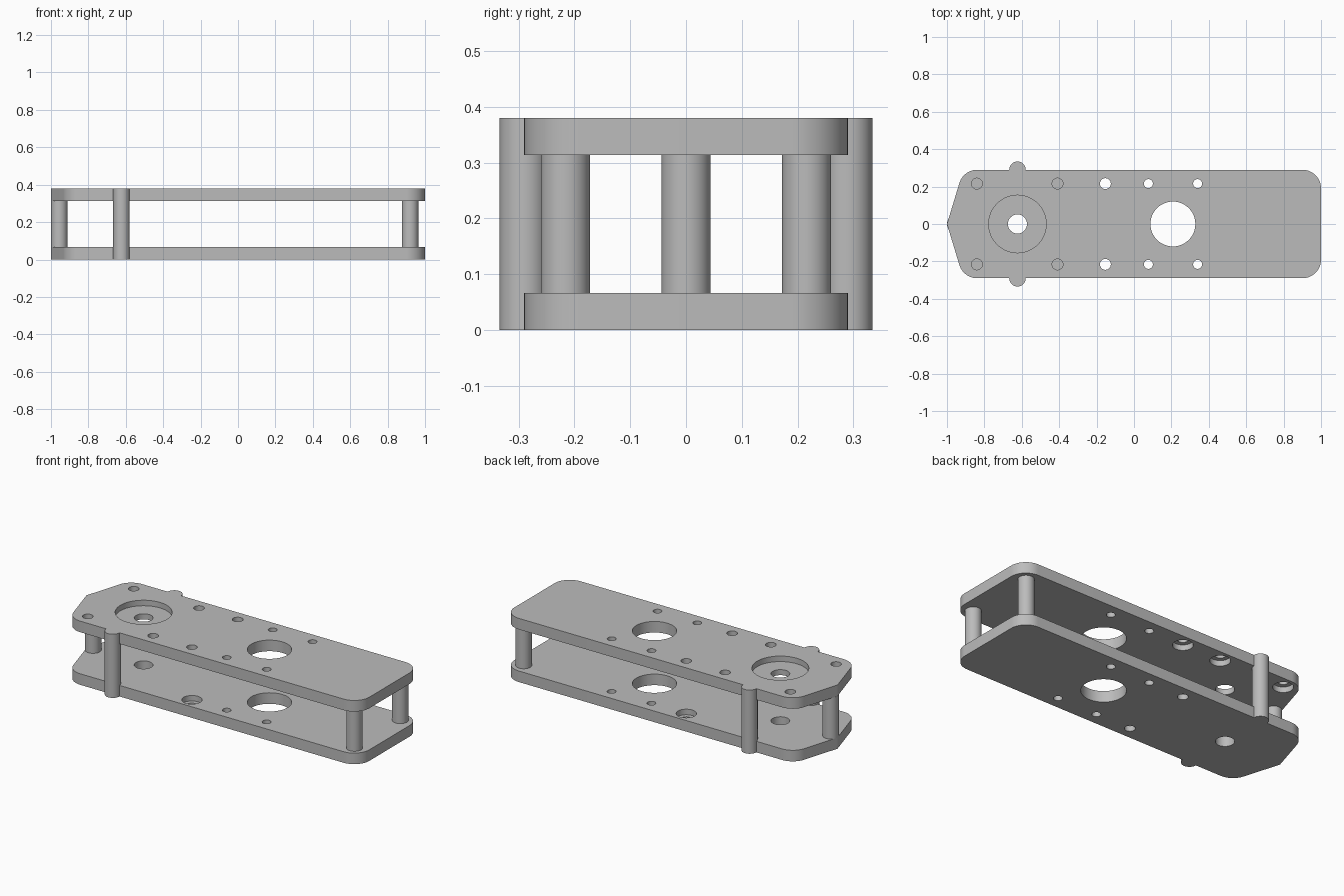
import bpy
import bmesh
from math import sin, cos, pi, radians
from mathutils import Vector

if "Cube" in bpy.data.objects:
    bpy.data.objects.remove(bpy.data.objects["Cube"], do_unlink=True)

HALF_W, THICK, HEIGHT = 0.29, 0.066, 0.38
POST_R, POST_X, HOLE_Y = 0.044, -0.623, 0.216
SEGS = 48

gray = bpy.data.materials.new("plain gray")
gray.use_nodes = True
gray.diffuse_color = (0.5, 0.5, 0.5, 1)
gray.node_tree.nodes["Principled BSDF"].inputs["Base Color"].default_value = (0.5, 0.5, 0.5, 1)


def finish(name, bm):
    """Turn a bmesh into a named object."""
    bmesh.ops.recalc_face_normals(bm, faces=bm.faces)
    mesh = bpy.data.meshes.new(name)
    bm.to_mesh(mesh)
    bm.free()
    mesh.materials.append(gray)
    obj = bpy.data.objects.new(name, mesh)
    bpy.context.collection.objects.link(obj)
    return obj


def activate(obj):
    bpy.ops.object.select_all(action="DESELECT")
    obj.select_set(True)
    bpy.context.view_layer.objects.active = obj


def smooth(obj):
    activate(obj)
    bpy.ops.object.shade_smooth_by_angle(angle=radians(30))


def turned(bm, x, y, profile):
    """Closed solid of revolution from (radius, z) pairs, bottom to top."""
    rings = [[bm.verts.new((x + r * cos(2 * pi * i / SEGS), y + r * sin(2 * pi * i / SEGS), z))
              for i in range(SEGS)] for r, z in profile]
    for low, high in zip(rings, rings[1:]):
        for i in range(SEGS):
            j = (i + 1) % SEGS
            bm.faces.new((low[i], low[j], high[j], high[i]))
    bm.faces.new(rings[0][::-1])
    bm.faces.new(rings[-1])


def fillet(before, corner, after, radius, steps=14):
    """Points of a round corner between two straight edges."""
    a, b = (before - corner).normalized(), (after - corner).normalized()
    half = a.angle(b) / 2
    centre = corner + (a + b).normalized() * (radius / sin(half))
    start = corner + a * (radius * cos(half) / sin(half)) - centre
    end = corner + b * (radius * cos(half) / sin(half)) - centre
    sweep = pi - 2 * half
    return [centre + (start * sin(sweep * (1 - k / steps)) + end * sin(sweep * k / steps)) / sin(sweep)
            for k in range(steps + 1)]


def outline():
    """Pointed plate outline with round corners and side bumps."""
    tip, nose = Vector((-1, 0)), Vector((-0.912, HALF_W))
    rear, rear_mid = Vector((1, HALF_W)), Vector((1, 0))
    upper = fillet(tip, nose, rear, 0.1)
    for k in range(SEGS // 2 + 1):
        t = pi - 2 * pi * k / SEGS
        upper.append(Vector((POST_X + POST_R * cos(t), HALF_W + POST_R * sin(t))))
    upper += fillet(nose, rear, rear_mid, 0.1)
    return [tip] + upper + [Vector((p.x, -p.y)) for p in reversed(upper)]


def plate(name, z, holes):
    """Plate at height z; holes are (x, y, radius, wide radius, wide side)."""
    bm = bmesh.new()
    face = bm.faces.new([bm.verts.new((p.x, p.y, z)) for p in outline()])
    out = bmesh.ops.extrude_face_region(bm, geom=[face])
    bmesh.ops.translate(bm, vec=(0, 0, THICK),
                        verts=[v for v in out["geom"] if isinstance(v, bmesh.types.BMVert)])
    obj = finish(name, bm)

    # Plain and stepped holes
    bm = bmesh.new()
    low, mid, high = z - 0.03, z + THICK / 2, z + THICK + 0.03
    for x, y, r, wide, side in holes:
        if side == "top":
            profile = [(r, low), (r, mid), (wide, mid), (wide, high)]
        elif side == "bottom":
            profile = [(wide, low), (wide, mid), (r, mid), (r, high)]
        else:
            profile = [(r, low), (r, high)]
        turned(bm, x, y, profile)
    cutter = finish(name + "_hole_cutter", bm)
    cutter.hide_render = True
    mod = obj.modifiers.new("holes", "BOOLEAN")
    mod.operation, mod.solver, mod.object = "DIFFERENCE", "EXACT", cutter
    activate(obj)
    bpy.ops.object.modifier_apply(modifier=mod.name)
    bpy.data.objects.remove(cutter, do_unlink=True)
    smooth(obj)


def pairs(x, r, wide=0, side=None):
    return [(x, s * HOLE_Y, r, wide, side) for s in (-1, 1)]


# Plates
window = [(0.208, 0, 0.12, 0, None)]
small = pairs(0.077, 0.024) + pairs(0.34, 0.024)
plate("bottom_plate", 0, window + small + pairs(-0.153, 0.029, 0.055, "top")
      + [(POST_X, 0, 0.051, 0, None)])
top_holes = window + small + [(POST_X, 0, 0.051, 0.154, "top")]
for x in (-0.84, -0.409, -0.153):
    top_holes += pairs(x, 0.029, 0.055, "bottom")
plate("top_plate", HEIGHT - THICK, top_holes)

# Pillars and side posts between the plates
pillars = {
    "nose_pillar": (-0.956, 0),
    "left_rear_pillar": (0.92, HOLE_Y),
    "right_rear_pillar": (0.92, -HOLE_Y),
    "back_side_post": (POST_X, HALF_W),
    "front_side_post": (POST_X, -HALF_W),
}
for name, (x, y) in pillars.items():
    bm = bmesh.new()
    turned(bm, x, y, [(POST_R, THICK), (POST_R, HEIGHT - THICK)])
    smooth(finish(name, bm))
